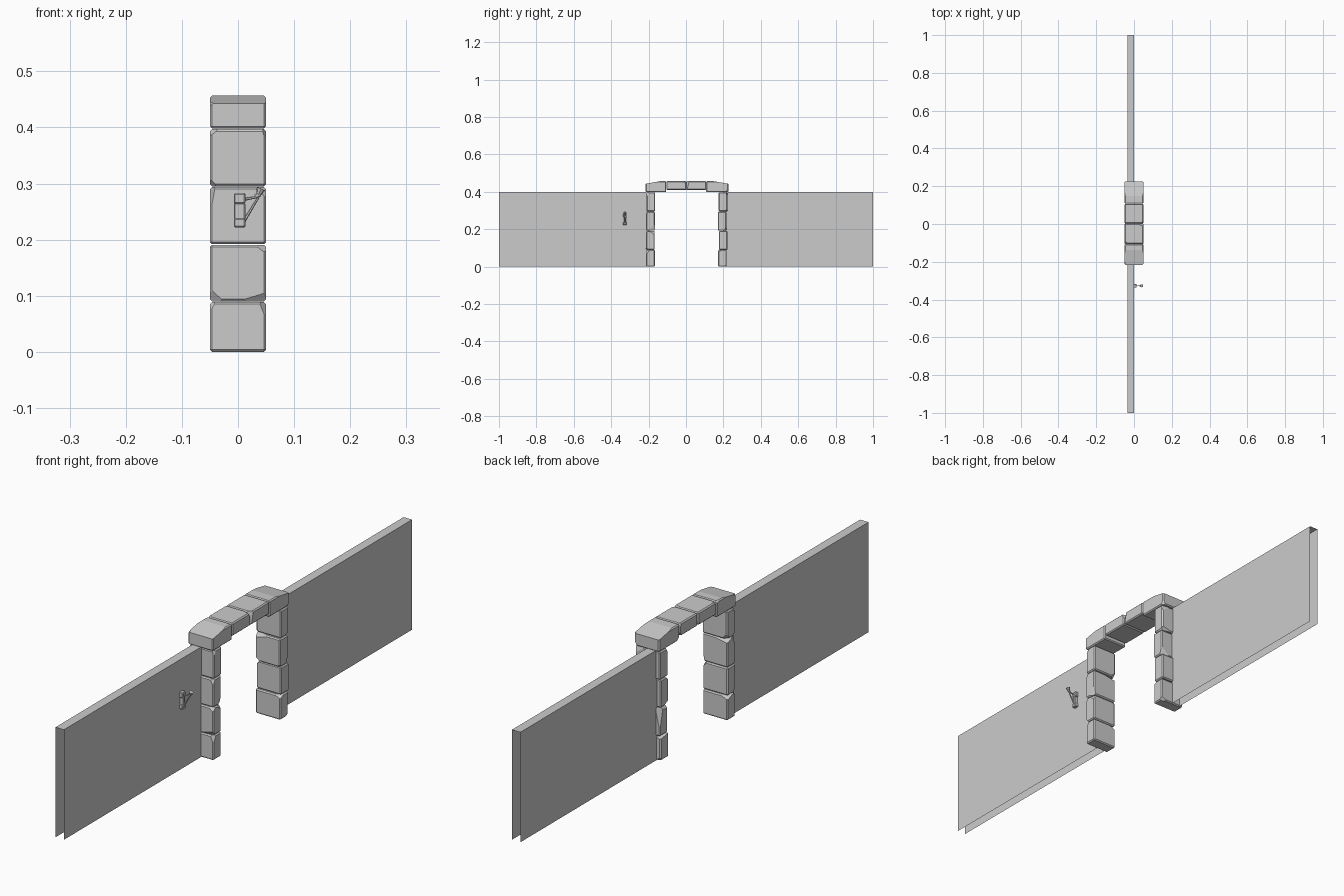
import bpy, bmesh, random
from mathutils import Vector

random.seed(4)
cube = bpy.data.objects.get("Cube")
if cube:
    bpy.data.objects.remove(cube)

stone_grey = bpy.data.materials.new("stone_grey")
stone_grey.use_nodes = True
GREY = (0.6, 0.6, 0.6, 1)
stone_grey.diffuse_color = GREY
stone_grey.node_tree.nodes["Principled BSDF"].inputs["Base Color"].default_value = GREY


def finish(name, bm):
    bmesh.ops.recalc_face_normals(bm, faces=bm.faces)
    mesh = bpy.data.meshes.new(name)
    bm.to_mesh(mesh)
    bm.free()
    mesh.materials.append(stone_grey)
    obj = bpy.data.objects.new(name, mesh)
    bpy.context.collection.objects.link(obj)
    return obj


def box_mesh(low, high):
    low, high = Vector(low), Vector(high)
    bm = bmesh.new()
    bmesh.ops.create_cube(bm, size=1)
    for v in bm.verts:
        v.co = (low + high) / 2 + v.co * (high - low)
    return bm


def bevel(bm, width):
    bmesh.ops.bevel(bm, geom=bm.edges[:], offset=width, segments=1,
                    affect='EDGES', profile=0.5)


def slice_off(bm, point, normal):
    cut = bmesh.ops.bisect_plane(bm, geom=bm.verts[:] + bm.edges[:] + bm.faces[:],
                                 plane_co=point, plane_no=normal, clear_outer=True)
    edges = [e for e in cut["geom_cut"] if isinstance(e, bmesh.types.BMEdge)]
    bmesh.ops.holes_fill(bm, edges=edges)


def stone(name, low, high, chips=4, slope=0):
    """Bevelled block with chipped corners; slope trims its outer top end."""
    bm = box_mesh(low, high)
    bevel(bm, 0.004)
    low, high = Vector(low), Vector(high)
    middle, half = (low + high) / 2, (high - low) / 2
    if slope:
        tip = Vector((0, high.y if slope > 0 else low.y, high.z - 0.014))
        slice_off(bm, tip, Vector((0, slope * 0.18, 1)).normalized())
    for _ in range(chips):
        sign = Vector([random.choice((-1, 1)) for _ in range(3)])
        corner = middle + half * sign
        normal = Vector([s * random.uniform(0.15, 1) for s in sign]).normalized()
        slice_off(bm, corner - normal * random.uniform(0.006, 0.013), normal)
    return finish(name, bm)


def block(name, low, high, width=0.002):
    bm = box_mesh(low, high)
    bevel(bm, width)
    return finish(name, bm)


def rod(name, start, end, r1, r2, sides=6):
    start, end = Vector(start), Vector(end)
    axis = end - start
    bm = bmesh.new()
    bmesh.ops.create_cone(bm, cap_ends=True, segments=sides, radius1=r1,
                          radius2=r2, depth=axis.length)
    turn = axis.to_track_quat('Z', 'Y')
    for v in bm.verts:
        v.co = (start + end) / 2 + turn @ v.co
    return finish(name, bm)


# Walls: folded sheets, open underneath and at both ends
for side, outer, inner in (("front", -1, -0.2), ("back", 0.2, 1)):
    bm = box_mesh((-0.034, outer, 0), (0, inner, 0.4))
    bm.normal_update()
    spare = [f for f in bm.faces if abs(f.normal.y) > 0.5 or f.normal.z < -0.5]
    bmesh.ops.delete(bm, geom=spare, context='FACES')
    finish(side + "_wall", bm)

# Gate pillars
joints = (0, 0.09, 0.192, 0.295, 0.398)
for side, y0, y1 in (("front", -0.211, -0.165), ("back", 0.173, 0.219)):
    for i in range(4):
        wobble = random.uniform(-0.003, 0.003)
        stone(f"{side}_pillar_stone_{i + 1}", (-0.05, y0 + wobble, joints[i]),
              (0.05, y1 + wobble, joints[i + 1] - 0.001))

# Lintel: end stones slope down and hang a little lower
ends = (-0.216, -0.105, 0.003, 0.108, 0.227)
for i in range(4):
    is_end = i in (0, 3)
    stone(f"lintel_stone_{i + 1}", (-0.05, ends[i], 0.398 if is_end else 0.41),
          (0.05, ends[i + 1] - 0.001, 0.457), 3, {0: -1, 3: 1}.get(i, 0))

# Wall bracket: back plate with wide head and foot
Y = -0.327
for name, z0, z1, w in (("bracket_head", 0.264, 0.283, 0.01),
                        ("bracket_neck", 0.236, 0.266, 0.005),
                        ("bracket_foot", 0.222, 0.238, 0.009)):
    block(name, (-0.007, Y - w, z0), (0.013, Y + w, z1))

# Bracket arms and cup
rod("lower_arm", (0.01, Y, 0.232), (0.036, Y, 0.275), 0.003, 0.002)
rod("upper_arm", (0.01, Y, 0.272), (0.034, Y, 0.276), 0.003, 0.002)
rod("bracket_collar", (0.031, Y, 0.277), (0.038, Y, 0.281), 0.004, 0.005)
rod("bracket_cup", (0.036, Y, 0.279), (0.041, Y, 0.291), 0.004, 0.008, 8)
